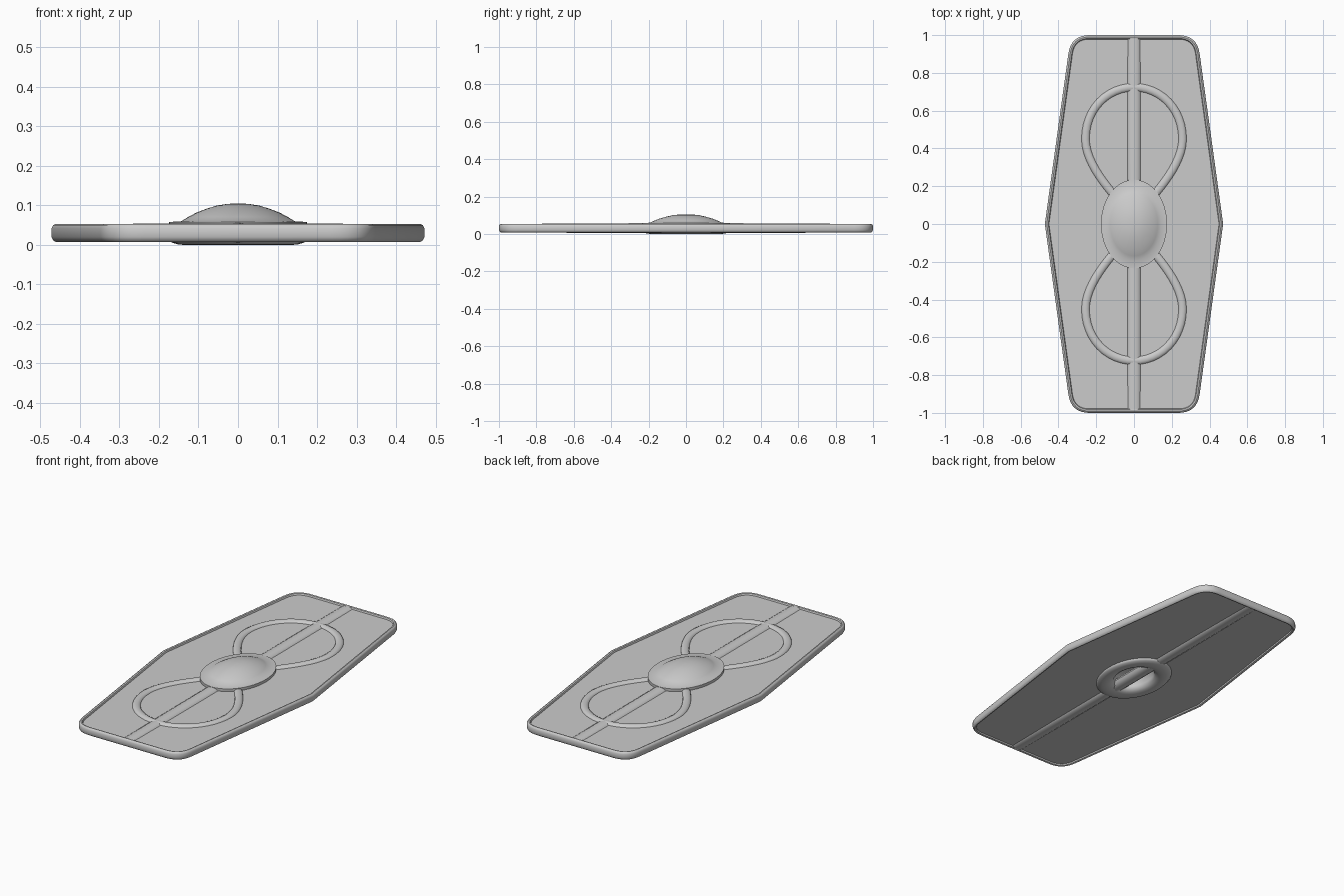
import bpy, bmesh, math
from mathutils import Vector

cube = bpy.data.objects.get("Cube")
if cube:
    bpy.data.objects.remove(cube)

GREY = (0.6, 0.6, 0.6, 1)
mat = bpy.data.materials.new("plain grey")
mat.use_nodes = True
mat.diffuse_color = GREY
mat.node_tree.nodes["Principled BSDF"].inputs["Base Color"].default_value = GREY


def finish(bm, name, angle=40):
    bmesh.ops.recalc_face_normals(bm, faces=bm.faces[:])
    mesh = bpy.data.meshes.new(name)
    bm.to_mesh(mesh)
    bm.free()
    obj = bpy.data.objects.new(name, mesh)
    bpy.context.collection.objects.link(obj)
    mesh.materials.append(mat)
    smooth(obj, angle)
    return obj


def smooth(obj, angle):
    bpy.ops.object.select_all(action='DESELECT')
    obj.select_set(True)
    bpy.context.view_layer.objects.active = obj
    bpy.ops.object.shade_smooth_by_angle(angle=math.radians(angle))


def loft(name, rings, closed=False, caps=False, angle=40):
    """Skin a row of equally long point rings."""
    bm = bmesh.new()
    vs = [[bm.verts.new(p) for p in ring] for ring in rings]
    n = len(vs[0])
    pairs = list(zip(vs, vs[1:])) + ([(vs[-1], vs[0])] if closed else [])
    for a, b in pairs:
        for i in range(n):
            j = (i + 1) % n
            bm.faces.new((a[i], a[j], b[j], b[i]))
    if caps:
        bm.faces.new(vs[0])
        bm.faces.new(vs[-1])
    return finish(bm, name, angle)


def outline(d, z, steps=8):
    """Long hexagon with rounded end corners, inset by d."""
    side = Vector((0.472 - d, 0))
    corner = Vector((0.334 - d * 0.87, 1 - d))
    r = 0.1 - d
    a = corner + (side - corner).normalized() * r
    b = corner - Vector((r, 0))
    quarter = [side]
    for i in range(steps + 1):
        t = i / steps
        quarter.append(a * (1 - t) ** 2 + corner * 2 * t * (1 - t) + b * t * t)
    left = [(-p.x, p.y) for p in reversed(quarter)]
    top = [(p.x, p.y) for p in quarter] + left
    bottom = [(-x, -y) for x, y in top[1:-1]]
    return [(x, y, z) for x, y in top + bottom]


def ellipse(f, z, n=48):
    return [(0.175 * f * math.cos(2 * math.pi * i / n),
             0.235 * f * math.sin(2 * math.pi * i / n), z) for i in range(n)]


# Rounded rim around the shield
section = [(0, 0.02), (0, 0.042), (0.004, 0.05), (0.01, 0.053), (0.018, 0.051),
           (0.022, 0.043), (0.022, 0.02), (0.018, 0.011), (0.01, 0.008), (0.004, 0.012)]
loft("rim", [outline(d, z) for d, z in section], closed=True)

# Flat panel with an opening behind the boss
bm = bmesh.new()
for ring in (outline(0.012, 0.018), ellipse(0.7, 0.018)):
    vs = [bm.verts.new(p) for p in ring]
    for i, v in enumerate(vs):
        bm.edges.new((v, vs[i - 1]))
bmesh.ops.triangle_fill(bm, edges=bm.edges[:], use_beauty=True, normal=(0, 0, 1))
grown = bmesh.ops.extrude_face_region(bm, geom=bm.faces[:], use_keep_orig=True)
bmesh.ops.translate(bm, vec=(0, 0, 0.025),
                    verts=[g for g in grown["geom"] if isinstance(g, bmesh.types.BMVert)])
finish(bm, "panel", 20)

# Domed boss, its flange and the rolled ring around the hollow back
boss = [(0.01, 0.105), (0.15, 0.104), (0.3, 0.1), (0.45, 0.092), (0.6, 0.082),
        (0.72, 0.071), (0.82, 0.06), (1, 0.058), (1, 0.014), (0.96, 0.006),
        (0.86, 0.001), (0.76, 0), (0.66, 0.004), (0.56, 0.014), (0.53, 0.03),
        (0.5, 0.06), (0.4, 0.078), (0.2, 0.09), (0.01, 0.093)]
loft("boss", [ellipse(f, z) for f, z in boss], caps=True, angle=50)

# Spine running lengthwise through the panel, slightly thicker in the middle
spine = []
for y, h in ((-0.982, 0.021), (-0.62, 0.025), (0, 0.027), (0.62, 0.025), (0.982, 0.021)):
    spine.append([(0.04 * math.cos(a), y, 0.031 + h * math.sin(a))
                  for a in (math.pi * k / 6 for k in range(12))])
loft("spine", spine, caps=True)

# Raised teardrop loops at either end
HALF = [((0.06, 0.1), (0.03, 0.06), (0.13, 0.18)),
        ((0.257, 0.45), (0.257, 0.32), (0.257, 0.61)),
        ((0, 0.724), (0.14, 0.724), (-0.14, 0.724))]
for name, sy in (("back_loop", 1), ("front_loop", -1)):
    path = HALF + [tuple((-p[0], p[1]) for p in (co, right, left))
                   for co, left, right in reversed(HALF[:-1])]
    curve = bpy.data.curves.new(name, 'CURVE')
    curve.dimensions = '3D'
    curve.bevel_depth = 0.023
    curve.bevel_resolution = 3
    curve.resolution_u = 12
    curve.use_fill_caps = True
    spline = curve.splines.new('BEZIER')
    spline.bezier_points.add(len(path) - 1)
    for bp, (co, left, right) in zip(spline.bezier_points, path):
        bp.handle_left_type = bp.handle_right_type = 'FREE'
        bp.co = (co[0], co[1] * sy, 0)
        bp.handle_left = (left[0], left[1] * sy, 0)
        bp.handle_right = (right[0], right[1] * sy, 0)
    obj = bpy.data.objects.new(name, curve)
    bpy.context.collection.objects.link(obj)
    curve.materials.append(mat)
    bpy.ops.object.select_all(action='DESELECT')
    obj.select_set(True)
    bpy.context.view_layer.objects.active = obj
    bpy.ops.object.convert(target='MESH')
    obj = bpy.context.object
    obj.location.z = 0.039
    obj.scale.z = 0.7
    smooth(obj, 50)
